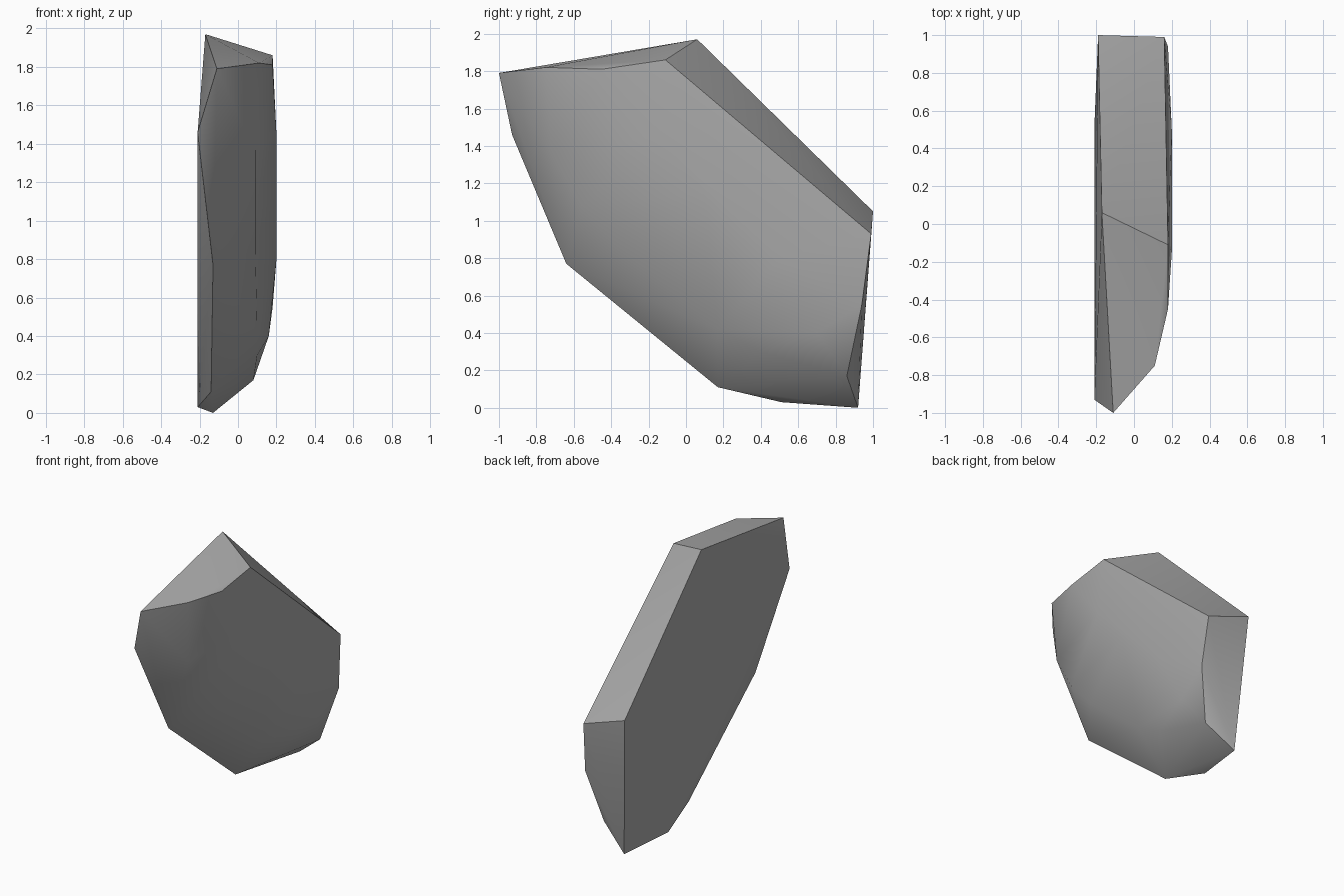
import bpy
import bmesh
import math
from mathutils import Vector

default_cube = bpy.data.objects.get("Cube")
if default_cube:
    bpy.data.objects.remove(default_cube, do_unlink=True)


def make_material(name, colour):
    material = bpy.data.materials.new(name)
    material.use_nodes = True
    material.diffuse_color = colour
    shader = next(n for n in material.node_tree.nodes if n.type == "BSDF_PRINCIPLED")
    shader.inputs["Base Color"].default_value = colour
    shader.inputs["Roughness"].default_value = 0.9
    return material


def build_hull(name, corners, material, smooth_angle):
    """Wrap the corner points in a convex stone with sharp main edges."""
    bm = bmesh.new()
    for corner in corners:
        bm.verts.new(Vector(corner) / 100)
    hull = bmesh.ops.convex_hull(bm, input=bm.verts)
    unused = [v for v in hull["geom_interior"] if isinstance(v, bmesh.types.BMVert)]
    bmesh.ops.delete(bm, geom=unused, context="VERTS")
    bmesh.ops.recalc_face_normals(bm, faces=bm.faces)

    mesh = bpy.data.meshes.new(name)
    bm.to_mesh(mesh)
    bm.free()
    mesh.materials.append(material)
    stone = bpy.data.objects.new(name, mesh)
    bpy.context.collection.objects.link(stone)

    bpy.ops.object.select_all(action="DESELECT")
    stone.select_set(True)
    bpy.context.view_layer.objects.active = stone
    bpy.ops.object.shade_smooth_by_angle(angle=math.radians(smooth_angle))
    return stone


# Outline of the broad split face, in hundredths of a unit
split_face = [
    (-11, -100, 179), (-21, -93, 146), (-13, -64, 77), (-14, 17, 11),
    (-21, 51, 3), (-13, 92, 0), (-19, 100, 105), (-17, 6, 197),
]

# Corners of the chipped top and back
top_and_back = [
    (11, -75, 182), (18, -45, 181), (18, -11, 186),
    (16, 99, 93), (18, 94, 55), (8, 86, 17),
]

# Chipped ridge running along the lower front
lower_ridge = [
    (9, -72, 136), (9, -56, 108), (9, -36, 86), (9, -10, 64),
    (10, 17, 42), (10, 40, 30), (16, 70, 40),
]

# Gentle bulge of the rounded side
bulge = [(20, 50, 80), (20, -15, 145), (20, 10, 115)]

stone_grey = make_material("stone grey", (0.4, 0.4, 0.4, 1))
build_hull("rock_shard", split_face + top_and_back + lower_ridge + bulge,
           stone_grey, 32)
